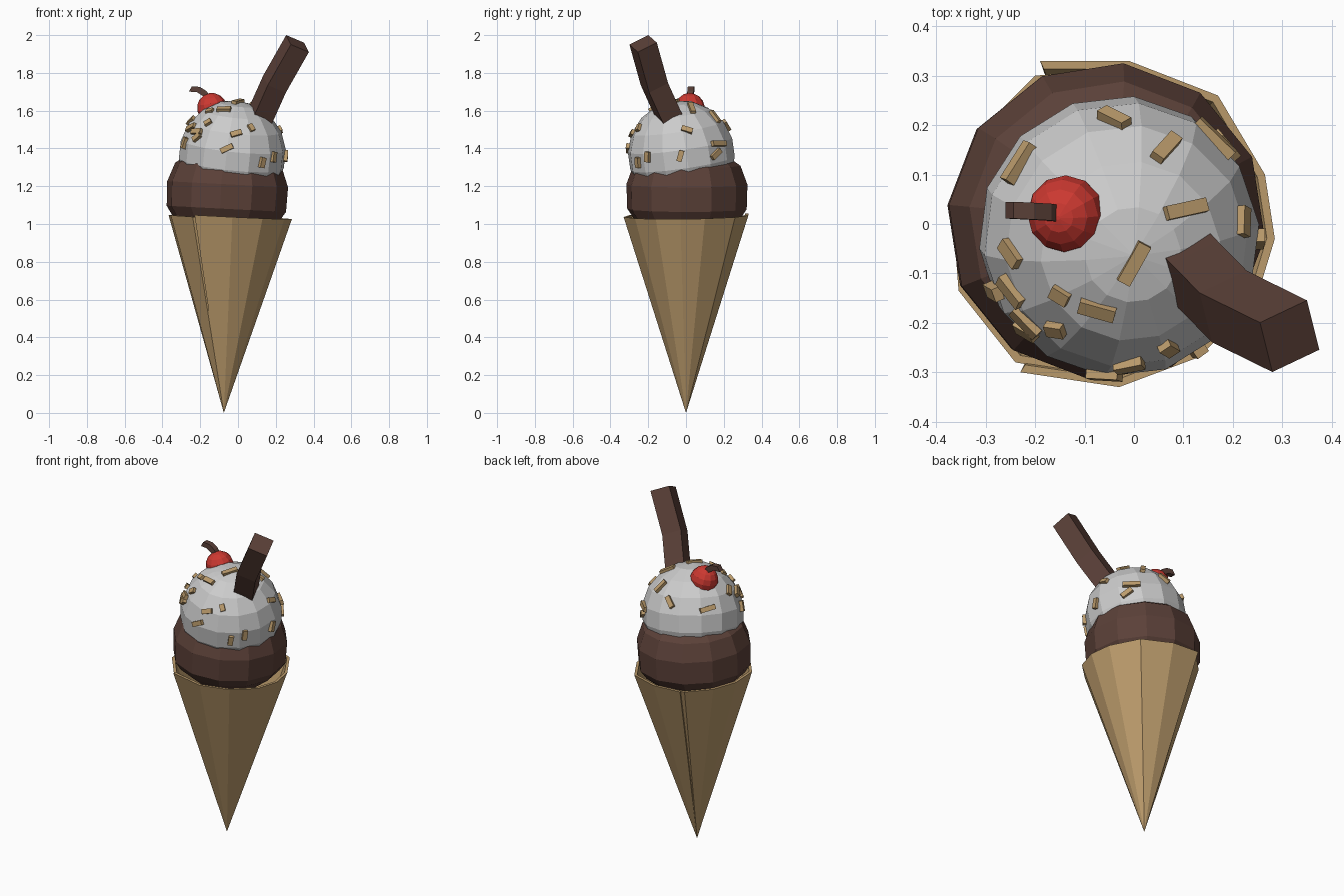
import bpy, bmesh, math
from mathutils import Vector, Matrix

if "Cube" in bpy.data.objects:
    bpy.data.objects.remove(bpy.data.objects["Cube"])


def material(name, rgb):
    m = bpy.data.materials.new(name)
    m.diffuse_color = (*rgb, 1)
    m.use_nodes = True
    m.node_tree.nodes["Principled BSDF"].inputs["Base Color"].default_value = m.diffuse_color
    return m


WAFER = material("wafer", (0.50, 0.33, 0.15))
CHOC = material("chocolate", (0.105, 0.052, 0.04))
RED = material("cherry_red", (0.60, 0.04, 0.03))


def finish(name, bm, mat=None):
    bmesh.ops.recalc_face_normals(bm, faces=bm.faces)
    me = bpy.data.meshes.new(name)
    bm.to_mesh(me)
    bm.free()
    ob = bpy.data.objects.new(name, me)
    bpy.context.collection.objects.link(ob)
    if mat:
        me.materials.append(mat)
    return ob


def wafer_sheet(name, rim):
    """Thin rolled sheet running from a rim path down to the cone tip."""
    bm = bmesh.new()
    outer = [bm.verts.new(p) for p in rim]
    inner = [bm.verts.new((-0.04 + (x + 0.04) * 0.95, y * 0.95, z)) for x, y, z in rim]
    tip = bm.verts.new((-0.075, 0, 0))
    tip_in = bm.verts.new((-0.075, 0, 0.05))
    for i in range(len(rim) - 1):
        bm.faces.new((outer[i], outer[i + 1], tip))
        bm.faces.new((inner[i + 1], inner[i], tip_in))
        bm.faces.new((outer[i + 1], outer[i], inner[i], inner[i + 1]))
    for i in (0, -1):
        bm.faces.new((outer[i], inner[i], tip_in, tip))
    return finish(name, bm, WAFER)


def scoop(name, centre, profile, sides, turn, tilt, mat=None):
    """Faceted ball from (radius, height) rings, closed at both poles."""
    bm = bmesh.new()
    rings = []
    for r, z in profile:
        rings.append([bm.verts.new((r * math.cos(turn + i * math.tau / sides),
                                    r * math.sin(turn + i * math.tau / sides), z))
                      for i in range(sides)])
    for a, b in zip(rings, rings[1:]):
        for i in range(sides):
            j = (i + 1) % sides
            bm.faces.new((a[i], a[j], b[j], b[i]))
    bm.faces.new(rings[0])
    bm.faces.new(rings[-1])
    bm.transform(Matrix.Translation(centre) @ Matrix.Rotation(tilt[0], 4, 'X')
                 @ Matrix.Rotation(tilt[1], 4, 'Y'))
    return finish(name, bm, mat)


def ball_profile(r, rings):
    return [(max(r * math.sin(math.pi * k / rings), 0.004), -r * math.cos(math.pi * k / rings))
            for k in range(rings + 1)]


def bent_bar(name, path, u, v, mat):
    """Square bar swept along a few points."""
    bm = bmesh.new()
    u, v = Vector(u) / 2, Vector(v) / 2
    secs = [[bm.verts.new(Vector(p) + o) for o in (-u - v, u - v, u + v, v - u)] for p in path]
    for a, b in zip(secs, secs[1:]):
        for i in range(4):
            j = (i + 1) % 4
            bm.faces.new((a[i], a[j], b[j], b[i]))
    bm.faces.new(secs[0])
    bm.faces.new(secs[-1])
    return finish(name, bm, mat)


# Rolled cone: main sheet overlapping a left panel
main = [(-0.23, -0.30), (-0.03, -0.33), (0.13, -0.27), (0.245, -0.16), (0.285, -0.03),
        (0.265, 0.10), (0.17, 0.26), (-0.01, 0.33), (-0.19, 0.33)]
left = [(-0.10, 0.31), (-0.20, 0.30), (-0.315, 0.185), (-0.368, 0.035),
        (-0.355, -0.135), (-0.24, -0.28), (-0.12, -0.30)]
wafer_sheet("cone_main", [(x, y, 1.04 - 0.05 * x + 0.015 * y) for x, y in main])
wafer_sheet("cone_left_panel", [(x, y, 1.03 - 0.05 * x + 0.015 * y) for x, y in left])

# Lower chocolate scoop
scoop("chocolate_scoop", (-0.057, 0.005, 1.17),
      [(0.05, -0.28), (0.19, -0.22), (0.285, -0.14), (0.318, -0.09), (0.322, 0.04),
       (0.285, 0.14), (0.20, 0.20), (0.02, 0.22)], 12, math.radians(174),
      (0, math.radians(3)), CHOC)

# Upper vanilla scoop
C, R = Vector((-0.03, -0.025, 1.37)), 0.285
scoop("vanilla_scoop", C, ball_profile(R, 9), 14, 0.1,
      (math.radians(8), math.radians(6)))

# Cherry with bent stem
scoop("cherry", (-0.138, 0.02, 1.615), ball_profile(0.079, 8), 12, 0, (0.1, -0.2), RED)
bent_bar("cherry_stem", [(-0.155, 0.02, 1.66), (-0.175, 0.024, 1.69),
                         (-0.21, 0.026, 1.712), (-0.252, 0.028, 1.715)],
         (0, 0.034, 0), (0.016, 0, 0.028), CHOC)

# Chocolate stick
bent_bar("chocolate_stick", [(0.075, -0.045, 1.48), (0.135, -0.108, 1.61),
                             (0.193, -0.167, 1.74), (0.315, -0.227, 1.955)],
         (0.095, 0.045, -0.04), (0.025, -0.10, -0.05), CHOC)


# Sprinkles: (a, b, heading degrees, length) read in one view's plane
def sprinkles(name, items, right, up, out):
    right, up, out = Vector(right), Vector(up), Vector(out)
    bm = bmesh.new()
    for a, b, deg, length in items:
        da, db = a - C.dot(right), b - C.dot(up)
        n = right * da + up * db
        n = (n + out * math.sqrt(max(R * R - n.length_squared, 0.0004))).normalized()
        t = math.radians(deg)
        h = right * math.cos(t) + up * math.sin(t)
        h = (h - n * h.dot(n)).normalized()
        rot = Matrix((h, n.cross(h), n)).transposed().to_4x4()
        bmesh.ops.create_cube(bm, size=1, matrix=Matrix.Translation(C + n * (R - 0.004)) @ rot
                              @ Matrix.Diagonal((length, 0.028, 0.026, 1)))
    return finish(name, bm, WAFER)


sprinkles("sprinkles_top", [
    (-0.04, 0.215, -60, 0.07), (0.065, 0.155, 55, 0.08), (0.105, 0.03, 15, 0.095),
    (0.0, -0.08, 62, 0.09), (-0.235, 0.125, 72, 0.09), (-0.25, -0.06, -30, 0.06),
    (-0.25, -0.137, -25, 0.07), (-0.075, -0.175, -15, 0.075), (-0.15, -0.145, -25, 0.04),
    (-0.22, -0.20, -40, 0.07), (-0.16, -0.215, 20, 0.04), (0.165, 0.175, -42, 0.10),
    (0.222, 0.005, 60, 0.06)], (1, 0, 0), (0, 1, 0), (0, 0, 1))
sprinkles("sprinkles_front", [
    (-0.01, 1.48, 20, 0.06), (0.07, 1.51, -70, 0.04), (-0.06, 1.40, 25, 0.07),
    (0.13, 1.325, 80, 0.055), (0.19, 1.355, 80, 0.055), (-0.285, 1.43, 50, 0.06),
    (-0.22, 1.46, 20, 0.05)], (1, 0, 0), (0, 0, 1), (0, -1, 0))
sprinkles("sprinkles_right", [
    (0.16, 1.37, 30, 0.07), (-0.03, 1.36, 75, 0.06)], (0, 1, 0), (0, 0, 1), (1, 0, 0))
